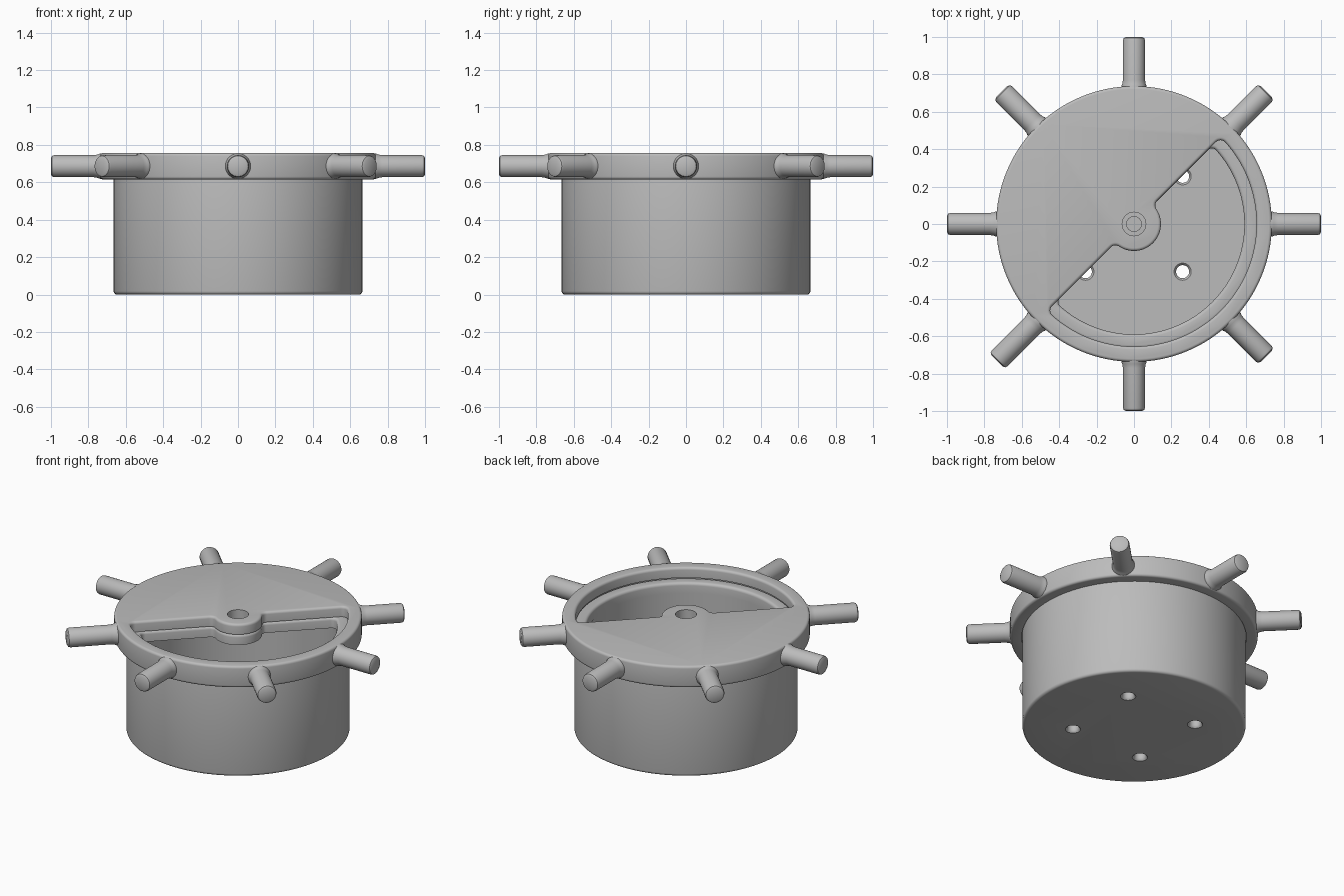
import bpy, bmesh
from math import sin, cos, asin, sqrt, pi, radians
from mathutils import Matrix

cube = bpy.data.objects.get("Cube")
if cube:
    bpy.data.objects.remove(cube)

grey = bpy.data.materials.new("plain_grey")
grey.use_nodes = True
COLOUR = (0.5, 0.5, 0.5, 1)
grey.diffuse_color = COLOUR
grey.node_tree.nodes["Principled BSDF"].inputs["Base Color"].default_value = COLOUR


def make_object(name, bm):
    bmesh.ops.recalc_face_normals(bm, faces=bm.faces)
    mesh = bpy.data.meshes.new(name)
    bm.to_mesh(mesh)
    bm.free()
    mesh.materials.append(grey)
    obj = bpy.data.objects.new(name, mesh)
    bpy.context.collection.objects.link(obj)
    return obj


def arc(cx, cy, r, a0, a1, n):
    return [(cx + r * cos(a0 + (a1 - a0) * i / n), cy + r * sin(a0 + (a1 - a0) * i / n))
            for i in range(n + 1)]


def prism(name, outline, z0, z1):
    bm = bmesh.new()
    face = bm.faces.new([bm.verts.new((x, y, z0)) for x, y in outline])
    top = bmesh.ops.extrude_face_region(bm, geom=[face])["geom"]
    verts = [v for v in top if isinstance(v, bmesh.types.BMVert)]
    bmesh.ops.translate(bm, verts=verts, vec=(0, 0, z1 - z0))
    return make_object(name, bm)


def cylinder(name, r, z0, z1, n=128):
    return prism(name, arc(0, 0, r, 0, 2 * pi, n)[:-1], z0, z1)


def lathe(name, profile, n=32):
    bm = bmesh.new()
    verts = [bm.verts.new((r, 0, z)) for r, z in profile]
    edges = [bm.edges.new(pair) for pair in zip(verts, verts[1:])]
    bmesh.ops.spin(bm, geom=verts + edges, cent=(0, 0, 0), axis=(0, 0, 1),
                   angle=2 * pi, steps=n)
    bmesh.ops.remove_doubles(bm, verts=bm.verts, dist=0.0001)
    return make_object(name, bm)


def opening(name, R, h, f, z0, z1):
    """Half disc with a hub bite and filleted corners, turned to the diagonal."""
    c, a = sqrt((R - f) ** 2 - f * f), asin(f / (R - f))
    d, b = sqrt((h + f) ** 2 - f * f), asin(f / (h + f))
    pts = arc(0, 0, R, a - pi, -a, 72)
    pts += arc(c, -f, f, -a, pi / 2, 8)[1:]
    pts += arc(d, -f, f, pi / 2, pi - b, 8)
    pts += arc(0, 0, h, -b, b - pi, 28)[1:]
    pts += arc(-d, -f, f, b, pi / 2, 8)[1:]
    pts += arc(-c, -f, f, pi / 2, pi + a, 8)[:-1]
    obj = prism(name, pts, z0, z1)
    obj.data.transform(Matrix.Rotation(radians(45), 4, "Z"))
    return obj


def finish(obj):
    bpy.ops.object.select_all(action="DESELECT")
    obj.select_set(True)
    bpy.context.view_layer.objects.active = obj
    bpy.ops.object.shade_smooth_by_angle(angle=radians(32))


def carve(obj, first, bevel, later):
    """Cut the first shape, round all edges, cut the rest, then bake."""
    def cut(cutter):
        mod = obj.modifiers.new("cut", "BOOLEAN")
        mod.object, mod.operation, mod.solver = cutter, "DIFFERENCE", "EXACT"
        cutter.hide_render = True
    cut(first)
    mod = obj.modifiers.new("round", "BEVEL")
    mod.width, mod.segments = bevel, 4
    mod.limit_method, mod.angle_limit = "ANGLE", radians(40)
    mod.use_clamp_overlap = False
    for cutter in later:
        cut(cutter)
    bpy.context.view_layer.update()
    baked = bpy.data.meshes.new_from_object(
        obj.evaluated_get(bpy.context.evaluated_depsgraph_get()))
    obj.modifiers.clear()
    obj.data = baked
    for cutter in [first] + later:
        bpy.data.objects.remove(cutter)
    finish(obj)


# Pot with half cover, centre hole and four flared drain holes
FLOOR, COVER, POT_TOP, LID_TOP = 0.07, 0.62, 0.687, 0.757
drains = []
for sx in (-1, 1):
    for sy in (-1, 1):
        hole = lathe("drain_cutter", [(0, -0.02), (0.046, -0.02), (0.046, 0), (0.039, 0.006),
                                      (0.035, 0.018), (0.035, 0.052), (0.039, 0.064),
                                      (0.046, FLOOR), (0.046, 0.1), (0, 0.1)])
        hole.data.transform(Matrix.Translation((0.26 * sx, 0.255 * sy, 0)))
        drains.append(hole)
pot = cylinder("pot", 0.665, 0, POT_TOP)
carve(pot, opening("pot_opening_cutter", 0.59, 0.142, 0.03, 0.3, 0.9), 0.018,
      [cylinder("cavity_cutter", 0.593, FLOOR, COVER),
       cylinder("pot_pivot_cutter", 0.04, 0.5, 0.9, 32)] + drains)

# Turning lid: rounded disc, half opening, skirt recess and pivot hole
lid = cylinder("lid", 0.737, 0.615, LID_TOP)
carve(lid, opening("lid_opening_cutter", 0.655, 0.144, 0.035, 0.5, 0.9), 0.016,
      [cylinder("skirt_cutter", 0.668, 0.5, 0.69),
       cylinder("lid_pivot_cutter", 0.063, 0.5, 0.9, 32)])

# Eight radial handles with flared roots; one is slightly longer as a pointer
for i in range(8):
    tip = 1.035 if i == 5 else 1.0
    handle = lathe("handle_%d" % (i + 1),
                   [(0, 0.69), (0.068, 0.69), (0.068, 0.737), (0.063, 0.748), (0.059, 0.77),
                    (0.059, tip - 0.018), (0.055, tip - 0.006), (0.043, tip), (0, tip)])
    handle.data.transform(Matrix.Translation((0, 0, 0.686))
                          @ Matrix.Rotation(i * pi / 4, 4, "Z")
                          @ Matrix.Rotation(pi / 2, 4, "Y"))
    finish(handle)
